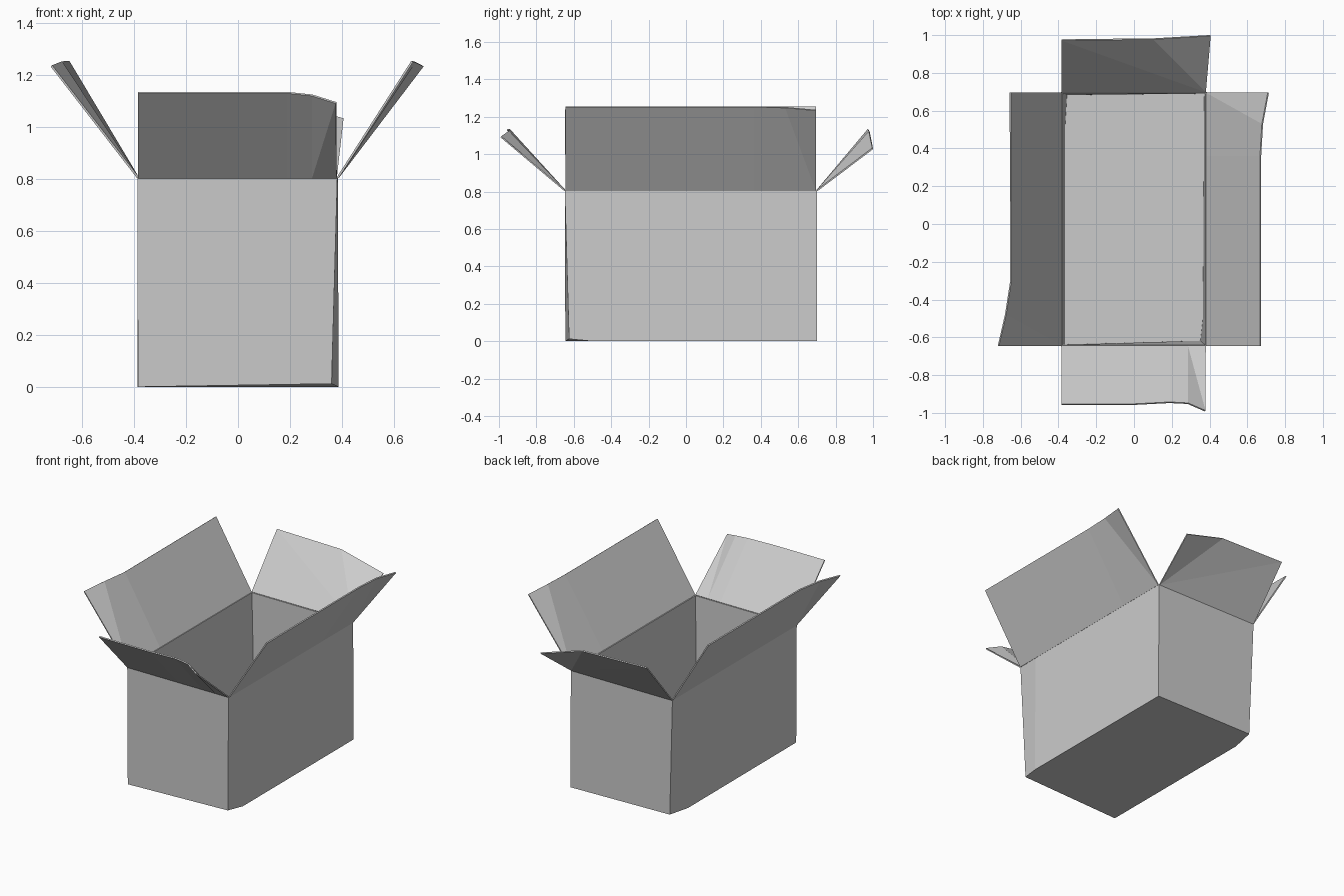
import bpy, bmesh

if "Cube" in bpy.data.objects:
    bpy.data.objects.remove(bpy.data.objects["Cube"])


def make_object(name, bm):
    bmesh.ops.recalc_face_normals(bm, faces=bm.faces)
    mesh = bpy.data.meshes.new(name)
    bm.to_mesh(mesh)
    bm.free()
    ob = bpy.data.objects.new(name, mesh)
    bpy.context.collection.objects.link(ob)
    return ob


def bridge(bm, a, b):
    n = len(a)
    for i in range(n):
        bm.faces.new((a[i], a[(i + 1) % n], b[(i + 1) % n], b[i]))


# Box body: thin shell with crushed front-right and back-left bottom corners
H = 0.805
outer_bottom = [(-.385, -.645, 0), (.36, -.625, .012), (.387, -.5, 0),
                (.387, .70, 0), (-.36, .69, .008), (-.387, .53, 0)]
outer_top = [(-.387, -.648, H), (.382, -.648, H), (.384, -.5, H),
             (.384, .70, H), (-.387, .70, H), (-.387, .53, H)]
inner_top = [(-.379, -.64, H), (.376, -.64, H), (.376, -.5, H),
             (.376, .692, H), (-.379, .692, H), (-.379, .53, H)]
inner_bottom = [(-.364, -.637, .012), (.352, -.618, .02), (.365, -.5, .012),
                (.372, .69, .012), (-.355, .683, .016), (-.364, .53, .012)]
bm = bmesh.new()
rings = [[bm.verts.new(p) for p in r]
         for r in (outer_bottom, outer_top, inner_top, inner_bottom)]
for a, b in zip(rings, rings[1:]):
    bridge(bm, a, b)
bm.faces.new(rings[0])
bm.faces.new(rings[3])
make_object("box_body", bm)


def flap(name, pairs):
    """Strip of panels between hinge points and free-edge points; repeats make triangles."""
    bm = bmesh.new()
    cache = {}

    def vert(p):
        if p not in cache:
            cache[p] = bm.verts.new(p)
        return cache[p]

    for (h0, e0), (h1, e1) in zip(pairs, pairs[1:]):
        corners = list(dict.fromkeys((h0, h1, e1, e0)))
        bm.faces.new([vert(p) for p in corners])
    ob = make_object(name, bm)
    mod = ob.modifiers.new("card", 'SOLIDIFY')
    mod.thickness = 0.008
    mod.offset = 0


# Long side flaps, each with one corner bent outward
def side_flap(name, hinge_x, rows):
    flap(name, [((hinge_x, hy, H), (ex, ey, ez)) for hy, ex, ey, ez in rows])


side_flap("right_flap", .384, [(-.645, .67, -.645, 1.252), (.36, .67, .36, 1.252),
                               (.695, .68, .53, 1.25), (.695, .711, .695, 1.235)])
side_flap("left_flap", -.385, [(.695, -.655, .695, 1.252), (-.30, -.652, -.30, 1.252),
                               (-.645, -.68, -.48, 1.25), (-.645, -.718, -.645, 1.235)])


# Short end flaps, also with a bent corner
def end_flap(name, hinge_y, rows):
    flap(name, [((hx, hinge_y, H), (ex, ey, ez)) for hx, ex, ey, ez in rows])


end_flap("front_flap", -.647, [(-.385, -.385, -.955, 1.132), (0, 0, -.955, 1.132),
                               (.19, .19, -.945, 1.132), (.285, .285, -.95, 1.122),
                               (.285, .377, -.99, 1.093), (.38, .377, -.99, 1.093)])
end_flap("back_flap", .70, [(-.385, -.385, .975, 1.132), (.38, -.385, .975, 1.132),
                            (.38, .10, .98, 1.12), (.38, .405, .998, 1.03)])
